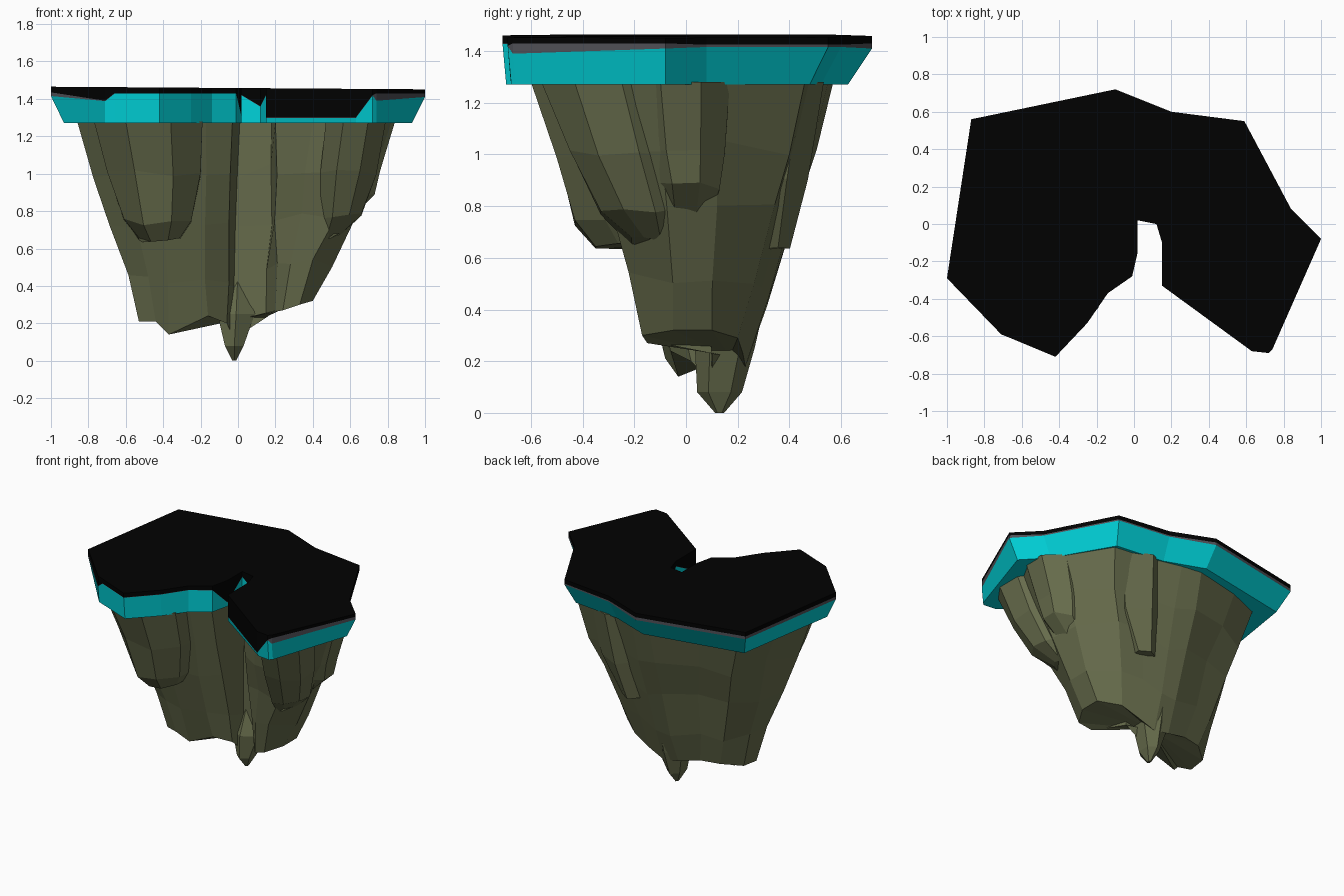
import bpy, bmesh, math, random

if "Cube" in bpy.data.objects:
    bpy.data.objects.remove(bpy.data.objects["Cube"])

random.seed(4)


def material(name, rgb):
    m = bpy.data.materials.new(name)
    m.diffuse_color = (*rgb, 1)
    m.use_nodes = True
    m.node_tree.nodes["Principled BSDF"].inputs["Base Color"].default_value = m.diffuse_color
    return m


BLACK = material("black_top", (0.0004, 0.0004, 0.0004))
GREY = material("dark_grey", (0.08, 0.08, 0.095))
TEAL = material("teal", (0.0, 0.64, 0.69))
OLIVE = material("olive_rock", (0.135, 0.15, 0.072))


def loft(name, rings, mats, bands=None, tip=None):
    """Skin a stack of rings from top to bottom; bands gives a material per step."""
    bm = bmesh.new()
    vs = [[bm.verts.new(p) for p in r] for r in rings]
    n = len(rings[0])
    bands = bands or [0] * (len(rings) - 1)
    for k in range(len(rings) - 1):
        for i in range(n):
            j = (i + 1) % n
            f = bm.faces.new((vs[k][i], vs[k][j], vs[k + 1][j], vs[k + 1][i]))
            f.material_index = bands[k]
    bm.faces.new(vs[0]).material_index = bands[0]
    if tip:
        c = bm.verts.new(tip)
        for i in range(n):
            bm.faces.new((vs[-1][i], vs[-1][(i + 1) % n], c))
    else:
        bm.faces.new(vs[-1]).material_index = bands[-1]
    bmesh.ops.recalc_face_normals(bm, faces=bm.faces)
    me = bpy.data.meshes.new(name)
    bm.to_mesh(me)
    bm.free()
    for m in mats:
        me.materials.append(m)
    ob = bpy.data.objects.new(name, me)
    bpy.context.collection.objects.link(ob)
    return ob


# Platform outline: x, y, lower edge of the black cap
outline = [
    (-.87, .56, 1.435), (-1, -.29, 1.435), (-.71, -.59, 1.39), (-.66, -.61, 1.43),
    (-.42, -.71, 1.43), (-.25, -.53, 1.43), (-.14, -.37, 1.43), (-.01, -.28, 1.43),
    (.02, -.15, 1.30), (.02, .02, 1.42), (.12, 0, 1.36), (.15, -.10, 1.42),
    (.15, -.33, 1.30), (.63, -.68, 1.30), (.72, -.69, 1.42), (.74, -.67, 1.43),
    (1, -.08, 1.43), (.84, .08, 1.425), (.59, .55, 1.425), (.20, .60, 1.425), (-.10, .72, 1.43)]


def grey_height(x, y):
    """Grey shows under the cap on the left, back and right edges only."""
    notch = abs(x) < .2 and y < .1
    if x > .73 and y < -.5:
        return .04
    if x > .1 and y > 0:
        return .009
    return .02 if (y > -.3 or x > .73) and not notch else .002


cap = [(x, y, 1.458 - .007 * x) for x, y, z in outline]
lip = [(x, y, z) for x, y, z in outline]
rim = [(x, y, z - grey_height(x, y)) for x, y, z in outline]
foot = [(x * (.93 if abs(x) > .8 or y > .1 else 1),
         y * (.87 if y > .1 else .98 if y < -.5 else 1), 1.27) for x, y, z in outline]
loft("platform", [cap, lip, rim, foot], [BLACK, GREY, TEAL], [0, 1, 2])

# Main hanging rock: top x, y and bottom x, y, z of each column
columns = [
    (.01, .06, -.02, .10, .12), (-.03, -.26, -.06, .02, .20), (-.17, -.32, -.16, -.06, .24),
    (-.40, -.40, -.37, -.03, .14), (-.68, -.40, -.44, -.08, .21), (-.86, -.22, -.53, -.05, .21),
    (-.80, .10, -.52, .08, .22), (-.69, .39, -.40, .18, .24), (-.45, .49, -.26, .21, .24),
    (-.10, .57, -.10, .23, .20), (.05, .55, .02, .23, .18), (.30, .49, .14, .22, .23),
    (.55, .46, .27, .20, .29), (.76, .12, .40, .10, .32), (.83, -.10, .40, -.05, .32),
    (.66, -.40, .33, -.17, .30), (.40, -.36, .24, -.15, .27), (.20, -.24, .20, -.10, .27),
    (.18, .05, .15, .10, .23)]


def rock_ring(t):
    ring = []
    for xt, yt, xb, yb, zb in columns:
        swell = 1 + (-.02 if xt < -.4 else .03) * math.sin(math.pi * t)
        wob = .012 if 0 < t < 1 else 0
        z_wob = 3 * wob
        ring.append(((xt + (xb - xt) * t) * swell + random.uniform(-wob, wob),
                     (yt + (yb - yt) * t) * swell + random.uniform(-wob, wob),
                     1.28 + (zb - 1.28) * t + random.uniform(-z_wob, z_wob)))
    return ring


loft("main_rock", [rock_ring(t) for t in (0, .25, .5, .78, 1)], [OLIVE], tip=(0, .17, .22))


# Rock lobes: rings of z, centre x, centre y, half width, half depth
def lobe(name, rings, n=8):
    k = 1 / math.cos(math.pi / n)
    stack = []
    for z, cx, cy, rx, ry in rings:
        stack.append([(cx + rx * k * math.cos(2 * math.pi * (i + .5) / n),
                       cy + ry * k * math.sin(2 * math.pi * (i + .5) / n),
                       z + (random.uniform(-.02, .02) if .3 < z < 1.2 else 0)) for i in range(n)])
    loft(name, stack, [OLIVE])


lobe("front_left_lobe", [(1.28, -.48, -.34, .29, .26), (1.0, -.45, -.28, .25, .22),
                         (.74, -.43, -.23, .18, .20), (.64, -.42, -.20, .11, .15)])
lobe("front_right_lobe", [(1.28, .63, -.34, .16, .22), (1.0, .59, -.26, .15, .19),
                          (.78, .55, -.18, .11, .15), (.66, .49, -.13, .05, .08)])
lobe("right_lobe", [(1.28, .64, -.02, .20, .19), (1.0, .58, -.01, .18, .16),
                    (.88, .57, 0, .16, .13), (.74, .48, 0, .09, .09)])
lobe("back_lobe", [(1.28, .28, .36, .2, .15), (.92, .24, .31, .16, .14),
                   (.63, .19, .31, .07, .08)], 6)
# Lowest spike under the notch
lobe("bottom_spike", [(.50, 0, .22, .06, .09), (.25, -.01, .15, .10, .10),
                      (.08, -.02, .13, .05, .075), (0, -.02, .13, .01, .015)], 6)
